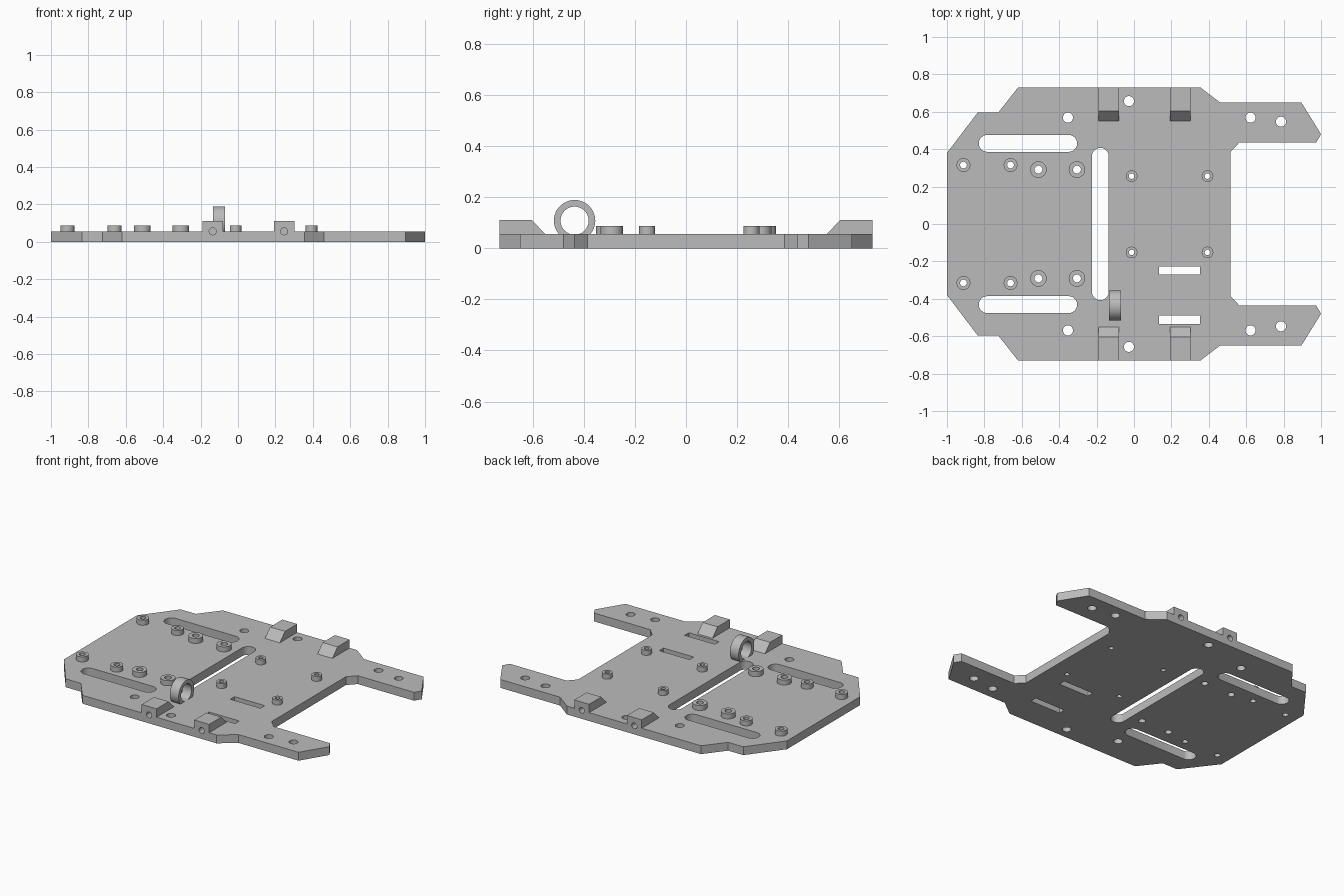
import bpy, bmesh, math
from mathutils import Matrix

cube = bpy.data.objects.get("Cube")
if cube:
    bpy.data.objects.remove(cube, do_unlink=True)

T = 0.055          # plate thickness
UP = Matrix.Identity(4)
ALONG_X = Matrix(((0, 0, 1, 0), (1, 0, 0, 0), (0, 1, 0, 0), (0, 0, 0, 1)))
ALONG_Y = ALONG_X @ ALONG_X

grey = bpy.data.materials.new("plain grey")
grey.use_nodes = True
colour = (0.5, 0.5, 0.5, 1)
grey.diffuse_color = colour
grey.node_tree.nodes["Principled BSDF"].inputs["Base Color"].default_value = colour


def prism(bm, points, low, high, axes=UP):
    """Extrude a flat outline from low to high along the local z axis."""
    base = [bm.verts.new(axes @ Matrix.Translation((x, y, low)).translation) for x, y in points]
    face = bm.faces.new(base)
    top = bmesh.ops.extrude_face_region(bm, geom=[face])["geom"]
    shift = axes.to_3x3() @ Matrix.Translation((0, 0, high - low)).translation
    bmesh.ops.translate(bm, vec=shift, verts=[g for g in top if isinstance(g, bmesh.types.BMVert)])


def circle(x, y, r, n=32):
    return [(x + r * math.cos(2 * math.pi * i / n), y + r * math.sin(2 * math.pi * i / n))
            for i in range(n)]


def slot(x, y, dx, dy, r, n=32):
    """Round-ended slot: a circle pulled apart along dx or dy."""
    ring = circle(0, 0, r, n)
    half = math.pi / n
    out = []
    for i, (px, py) in enumerate(ring):
        a = 2 * math.pi * i / n + half
        px, py = r * math.cos(a), r * math.sin(a)
        out.append((x + px + math.copysign(dx, px), y + py + math.copysign(dy, py)))
    return out


def rect(x0, x1, y0, y1):
    return [(x0, y0), (x1, y0), (x1, y1), (x0, y1)]


def finish(bm, name):
    bmesh.ops.recalc_face_normals(bm, faces=bm.faces)
    mesh = bpy.data.meshes.new(name)
    bm.to_mesh(mesh)
    bm.free()
    mesh.materials.append(grey)
    obj = bpy.data.objects.new(name, mesh)
    bpy.context.collection.objects.link(obj)
    return obj


def part(name, points, low, high, axes=UP):
    bm = bmesh.new()
    prism(bm, points, low, high, axes)
    return finish(bm, name)


def select(obj):
    bpy.ops.object.select_all(action='DESELECT')
    obj.select_set(True)
    bpy.context.view_layer.objects.active = obj


def cut(parts, cutter):
    cutter.hide_render = True
    for obj in parts:
        select(obj)
        mod = obj.modifiers.new("cut", 'BOOLEAN')
        mod.operation, mod.solver, mod.object = 'DIFFERENCE', 'EXACT', cutter
        bpy.ops.object.modifier_apply(modifier=mod.name)
    bpy.data.objects.remove(cutter, do_unlink=True)


# Base plate outline, mirrored front to back
half_outline = [(-1, 0.38), (-0.835, 0.597), (-0.725, 0.597), (-0.62, 0.73), (0.355, 0.73),
                (0.46, 0.65), (0.895, 0.65), (1, 0.48), (0.975, 0.437), (0.565, 0.437),
                (0.515, 0.385)]
outline = half_outline + [(x, -y) for x, y in reversed(half_outline)]
parts = [part("base_plate", outline, 0, T)]

# Standoffs: x, back y, front y, radius, bore radius
standoffs = [(-0.912, 0.315, -0.315, 0.037, 0.018), (-0.66, 0.315, -0.315, 0.037, 0.018),
             (-0.511, 0.291, -0.291, 0.044, 0.021), (-0.305, 0.291, -0.291, 0.044, 0.021),
             (-0.013, 0.256, -0.152, 0.031, 0.015), (0.393, 0.256, -0.152, 0.031, 0.015)]
holes = bmesh.new()
for x, back, front, r, bore in standoffs:
    for y in (back, front):
        parts.append(part("standoff", circle(x, y, r), T, 0.088))
        prism(holes, circle(x, y, bore), -0.1, 0.2)

# Wedge blocks on the front and back edges, each with a blind side hole
for s in (1, -1):
    for x in (-0.135, 0.247):
        wedge = [(s * 0.73, T), (s * 0.73, 0.11), (s * 0.603, 0.11), (s * 0.55, T)]
        parts.append(part("edge_block", wedge, x - 0.054, x + 0.054, ALONG_X))
        prism(holes, circle(0.056, x, 0.019), s * 0.63, s * 0.8, ALONG_Y)

# Bolt holes and long slots
for s in (1, -1):
    for x, y in ((-0.353, 0.569), (-0.027, 0.657), (0.623, 0.569), (0.786, 0.547)):
        prism(holes, circle(x, s * y, 0.027), -0.1, 0.2)
    prism(holes, slot(-0.567, s * 0.431, 0.218, 0, 0.045), -0.1, 0.2)
prism(holes, slot(-0.18, 0, 0, 0.362, 0.045), -0.1, 0.2)

# Strap slots
for y in (-0.248, -0.512):
    prism(holes, rect(0.133, 0.353, y - 0.022, y + 0.022), -0.1, 0.2)
cut(parts, finish(holes, "hole_cutter"))

# Upright ring beside the centre slot
ring = part("cable_ring", circle(-0.436, 0.108, 0.081, 48), -0.134, -0.07, ALONG_X)
cut([ring], part("ring_cutter", circle(-0.436, 0.108, 0.055, 48), -0.3, 0.1, ALONG_X))

for obj in parts + [ring]:
    select(obj)
    bpy.ops.object.shade_smooth_by_angle(angle=math.radians(30))
